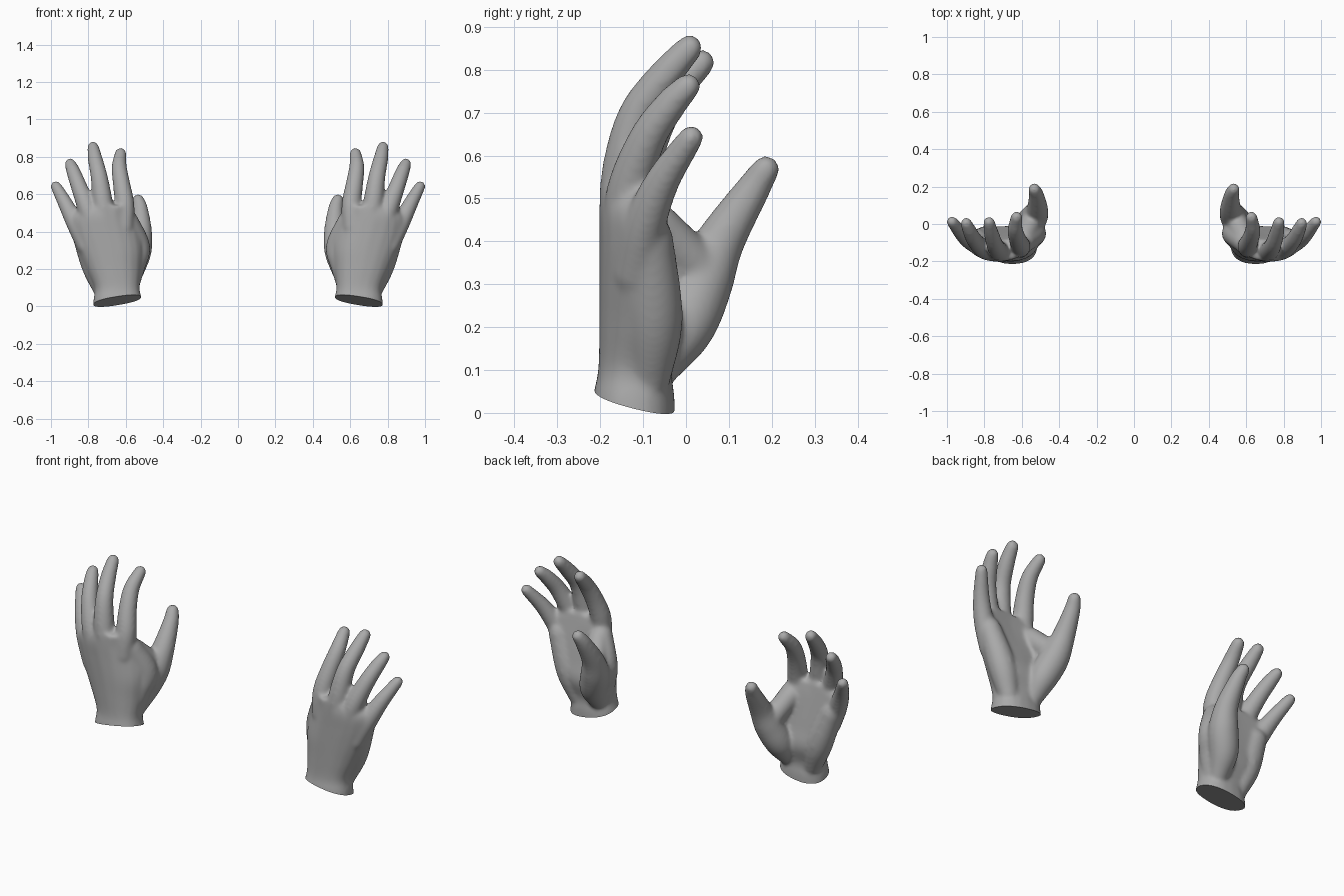
import bpy, bmesh, math
from mathutils import Vector

cube = bpy.data.objects.get("Cube")
if cube:
    bpy.data.objects.remove(cube, do_unlink=True)

skin = bpy.data.materials.new("matte grey")
skin.use_nodes = True
GREY = (0.4, 0.4, 0.4, 1)
skin.diffuse_color = GREY
skin.node_tree.nodes["Principled BSDF"].inputs["Base Color"].default_value = GREY
SEG = 20


def spline(rows, steps=5):
    """Catmull-Rom interpolation through rows of numbers."""
    pts = [Vector(r) for r in rows]
    pts = [2 * pts[0] - pts[1]] + pts + [2 * pts[-1] - pts[-2]]
    out = []
    for a, b, c, d in zip(pts, pts[1:], pts[2:], pts[3:]):
        for i in range(steps):
            t = i / steps
            out.append(0.5 * (2 * b + (c - a) * t + (2 * a - 5 * b + 4 * c - d) * t * t
                              + (3 * b - a - 3 * c + d) * t ** 3))
    return out + [pts[-2]]


def skin_rings(bm, rings):
    """Close a stack of point rings into a solid."""
    loops = [[bm.verts.new(p) for p in ring] for ring in rings]
    for low, high in zip(loops, loops[1:]):
        for i in range(SEG):
            j = (i + 1) % SEG
            bm.faces.new((low[i], low[j], high[j], high[i]))
    bm.faces.new(loops[0][::-1])
    bm.faces.new(loops[-1])


def tube(bm, rows):
    """Tapered round limb with domed ends; rows are x, y, z, radius."""
    pts = spline(rows)
    nodes = [(p.xyz, p.w) for p in pts]
    for end, inner in ((0, 1), (-1, -2)):
        centre, r = pts[end].xyz, pts[end].w
        way = (centre - pts[inner].xyz).normalized()
        for ang in (30, 55, 78):
            a = math.radians(ang)
            node = (centre + way * r * math.sin(a), r * math.cos(a))
            nodes.insert(0, node) if end == 0 else nodes.append(node)
    rings = []
    for i, (c, r) in enumerate(nodes):
        way = nodes[min(i + 1, len(nodes) - 1)][0] - nodes[max(i - 1, 0)][0]
        u = Vector((0, 1, 0)).cross(way).normalized()
        v = way.cross(u).normalized()
        rings.append([c + r * (u * math.cos(k * math.tau / SEG) + v * math.sin(k * math.tau / SEG))
                      for k in range(SEG)])
    skin_rings(bm, rings)


def palm(bm, rows):
    """Cupped body of the hand; rows are z, x min, x max, back y, palm y, cup."""
    rings = []
    for z, x0, x1, y0, y1, cup in spline(rows):
        ring = []
        for k in range(SEG):
            a = k * math.tau / SEG
            c, s = math.cos(a), math.sin(a)
            ex = math.copysign(abs(c) ** 0.85, c)
            ey = math.copysign(abs(s) ** 0.85, s)
            ring.append(Vector(((x0 + x1) / 2 + ex * (x1 - x0) / 2,
                                (y0 + y1) / 2 + ey * (y1 - y0) / 2 + cup * ex * ex, z)))
        rings.append(ring)
    skin_rings(bm, rings)


PALM = [(-.08, .51, .78, -.22, -.026, 0), (.03, .513, .774, -.218, -.026, 0),
        (.1, .526, .768, -.205, -.032, 0), (.2, .515, .815, -.203, -.01, .01),
        (.3, .51, .858, -.203, -.03, .02), (.4, .525, .895, -.203, -.052, .035),
        (.48, .55, .895, -.203, -.07, .04), (.54, .57, .82, -.196, -.085, .03)]
FINGERS = {
    "index": [(.61, -.13, .42, .053), (.606, -.117, .54, .053), (.622, -.082, .65, .047),
              (.635, -.03, .745, .041), (.628, .036, .817, .032)],
    "middle": [(.7, -.15, .42, .05), (.722, -.145, .55, .054), (.742, -.115, .69, .046),
               (.763, -.05, .785, .04), (.775, .008, .851, .032)],
    "ring": [(.77, -.145, .4, .05), (.805, -.133, .52, .052), (.85, -.09, .64, .044),
             (.88, -.035, .72, .038), (.897, .004, .762, .031)],
    "little": [(.81, -.12, .32, .05), (.868, -.095, .44, .049), (.918, -.055, .54, .041),
               (.973, .012, .642, .03)],
}
THUMB = {
    "thumb": [(.585, -.06, .11, .05), (.57, -.005, .2, .072), (.535, .035, .3, .074),
              (.517, .08, .4, .058), (.522, .155, .52, .041), (.533, .186, .568, .033)],
    "muscle": [(.585, -.09, .12, .06), (.56, -.075, .22, .065), (.54, -.05, .32, .07),
               (.59, -.1, .46, .056)],
    "web": [(.545, .025, .34, .058), (.59, -.075, .44, .056)],
    "palm_heel": [(.72, -.085, .08, .05), (.77, -.075, .22, .068), (.84, -.085, .41, .055)],
}

# Overlapping solids for one hand
bm = bmesh.new()
palm(bm, PALM)
for rows in [*FINGERS.values(), *THUMB.values()]:
    tube(bm, rows)
bmesh.ops.recalc_face_normals(bm, faces=bm.faces)
mesh = bpy.data.meshes.new("hand")
bm.to_mesh(mesh)
bm.free()
hand = bpy.data.objects.new("left_side_hand", mesh)
bpy.context.collection.objects.link(hand)

# Fuse the solids and soften the joins
fuse = hand.modifiers.new("fuse", "REMESH")
fuse.mode = "VOXEL"
fuse.voxel_size = 0.008
soft = hand.modifiers.new("soften", "SMOOTH")
soft.factor = 0.5
soft.iterations = 18
bpy.context.view_layer.update()
fused = bpy.data.meshes.new_from_object(hand.evaluated_get(bpy.context.evaluated_depsgraph_get()))
hand.modifiers.clear()

# Slanted flat cut at the wrist
bm = bmesh.new()
bm.from_mesh(fused)
cut = bmesh.ops.bisect_plane(bm, geom=bm.verts[:] + bm.edges[:] + bm.faces[:],
                             plane_co=(.645, -.12, .03), plane_no=(.16, .25, 1), clear_inner=True)
bmesh.ops.contextual_create(bm, geom=[e for e in cut["geom_cut"] if isinstance(e, bmesh.types.BMEdge)])
bmesh.ops.recalc_face_normals(bm, faces=bm.faces)
bm.to_mesh(fused)

# Mirrored partner
for v in bm.verts:
    v.co.x = -v.co.x
bmesh.ops.reverse_faces(bm, faces=bm.faces)
partner_mesh = bpy.data.meshes.new("hand_mirrored")
bm.to_mesh(partner_mesh)
bm.free()
hand.data = fused
partner = bpy.data.objects.new("right_side_hand", partner_mesh)
bpy.context.collection.objects.link(partner)

bpy.ops.object.select_all(action="DESELECT")
for ob in (hand, partner):
    ob.data.materials.clear()
    ob.data.materials.append(skin)
    ob.select_set(True)
bpy.context.view_layer.objects.active = hand
bpy.ops.object.shade_smooth_by_angle(angle=math.radians(50))
